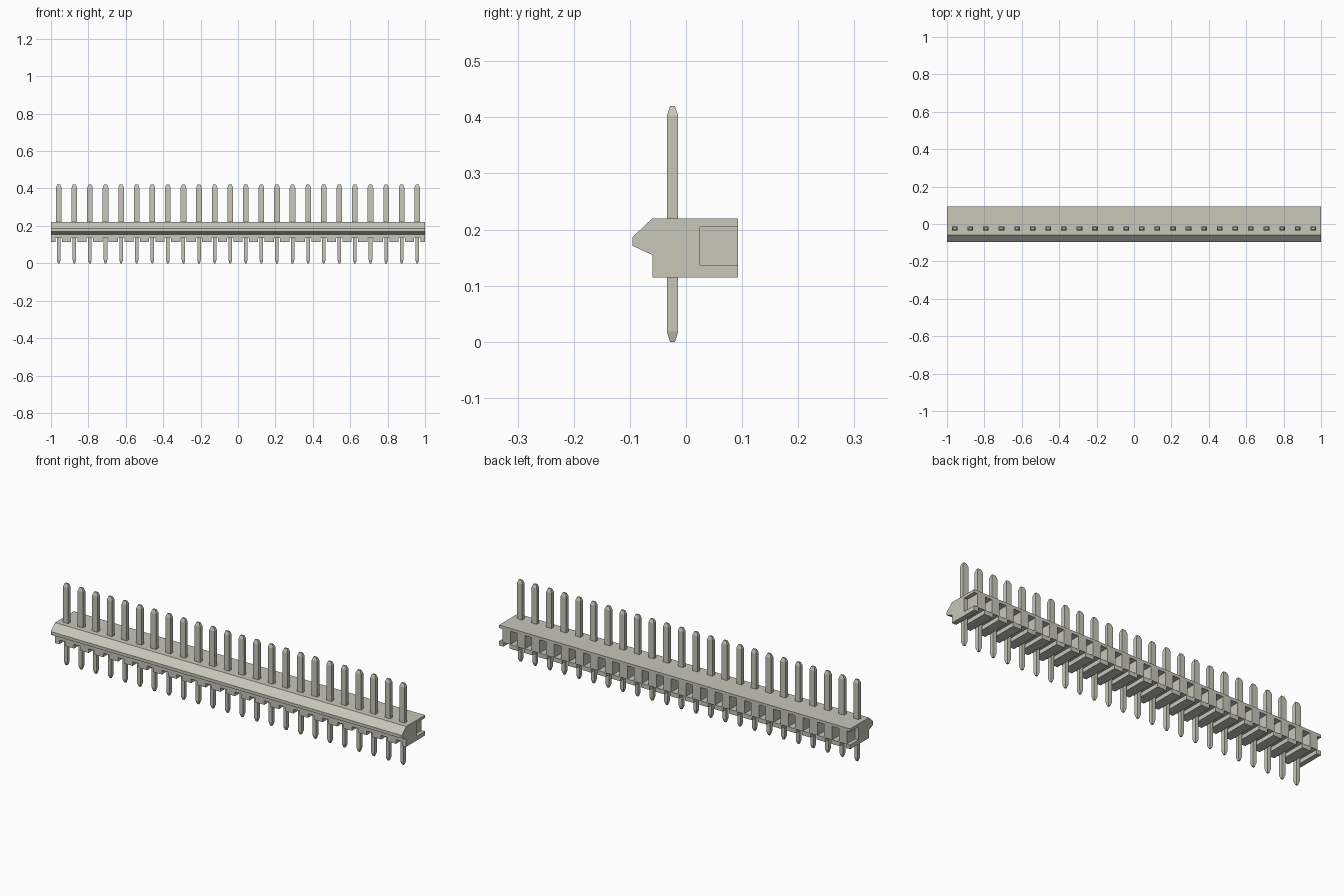
import bpy
import bmesh

cube = bpy.data.objects.get("Cube")
if cube:
    bpy.data.objects.remove(cube, do_unlink=True)

PINS = 24
PITCH = 2 / PINS
PIN_Y = -0.024

ivory = bpy.data.materials.new("warm_grey")
ivory.use_nodes = True
colour = (0.57, 0.57, 0.49, 1)
ivory.diffuse_color = colour
ivory.node_tree.nodes["Principled BSDF"].inputs["Base Color"].default_value = colour


def make_object(name, bm):
    bmesh.ops.recalc_face_normals(bm, faces=bm.faces)
    mesh = bpy.data.meshes.new(name)
    bm.to_mesh(mesh)
    bm.free()
    mesh.materials.append(ivory)
    obj = bpy.data.objects.new(name, mesh)
    bpy.context.collection.objects.link(obj)
    return obj


def loft(bm, rings):
    """Skin a list of matching point rings and cap both ends."""
    loops = [[bm.verts.new(p) for p in ring] for ring in rings]
    n = len(loops[0])
    for a, b in zip(loops, loops[1:]):
        for i in range(n):
            j = (i + 1) % n
            bm.faces.new((a[i], a[j], b[j], b[i]))
    bm.faces.new(loops[0][::-1])
    bm.faces.new(loops[-1])


def rectangle(x, y, z, width, depth):
    w, d = width / 2, depth / 2
    return [(x - w, y - d, z), (x + w, y - d, z), (x + w, y + d, z), (x - w, y + d, z)]


# Housing: side profile with the locking ridge along the front
profile = [(-0.06, 0.115), (0.093, 0.115), (0.093, 0.22), (-0.06, 0.22),
           (-0.095, 0.187), (-0.095, 0.171), (-0.06, 0.155)]
bm = bmesh.new()
loft(bm, [[(x, y, z) for y, z in profile] for x in (-1, 1)])
housing = make_object("housing", bm)

# Cutters: rear pockets between pins (half pockets at the ends), grooves under pins
bm = bmesh.new()
for i in range(PINS + 1):
    x = -1 + i * PITCH
    loft(bm, [rectangle(x, 0.0725, z, 0.038, 0.095) for z in (0.137, 0.205)])
for i in range(PINS):
    x = -1 + (i + 0.5) * PITCH
    loft(bm, [rectangle(x, 0, z, 0.034, 0.3) for z in (0.09, 0.136)])
cutter = make_object("recess_cutter", bm)
cutter.hide_render = True

cut = housing.modifiers.new("recesses", "BOOLEAN")
cut.operation = "DIFFERENCE"
cut.solver = "EXACT"
cut.object = cutter
bpy.context.view_layer.objects.active = housing
bpy.ops.object.modifier_apply(modifier=cut.name)
bpy.data.objects.remove(cutter, do_unlink=True)

# Pins: wide mating blade above, narrow solder tail below, tapered tips
blade = [(0.2, 0.03, 0.02), (0.403, 0.03, 0.02), (0.42, 0.017, 0.009)]
tail = [(0, 0.009, 0.009), (0.018, 0.019, 0.02), (0.15, 0.019, 0.02)]
for name, sections in (("mating_pins", blade), ("solder_tails", tail)):
    bm = bmesh.new()
    for i in range(PINS):
        x = -1 + (i + 0.5) * PITCH
        loft(bm, [rectangle(x, PIN_Y, z, w, d) for z, w, d in sections])
    make_object(name, bm)
